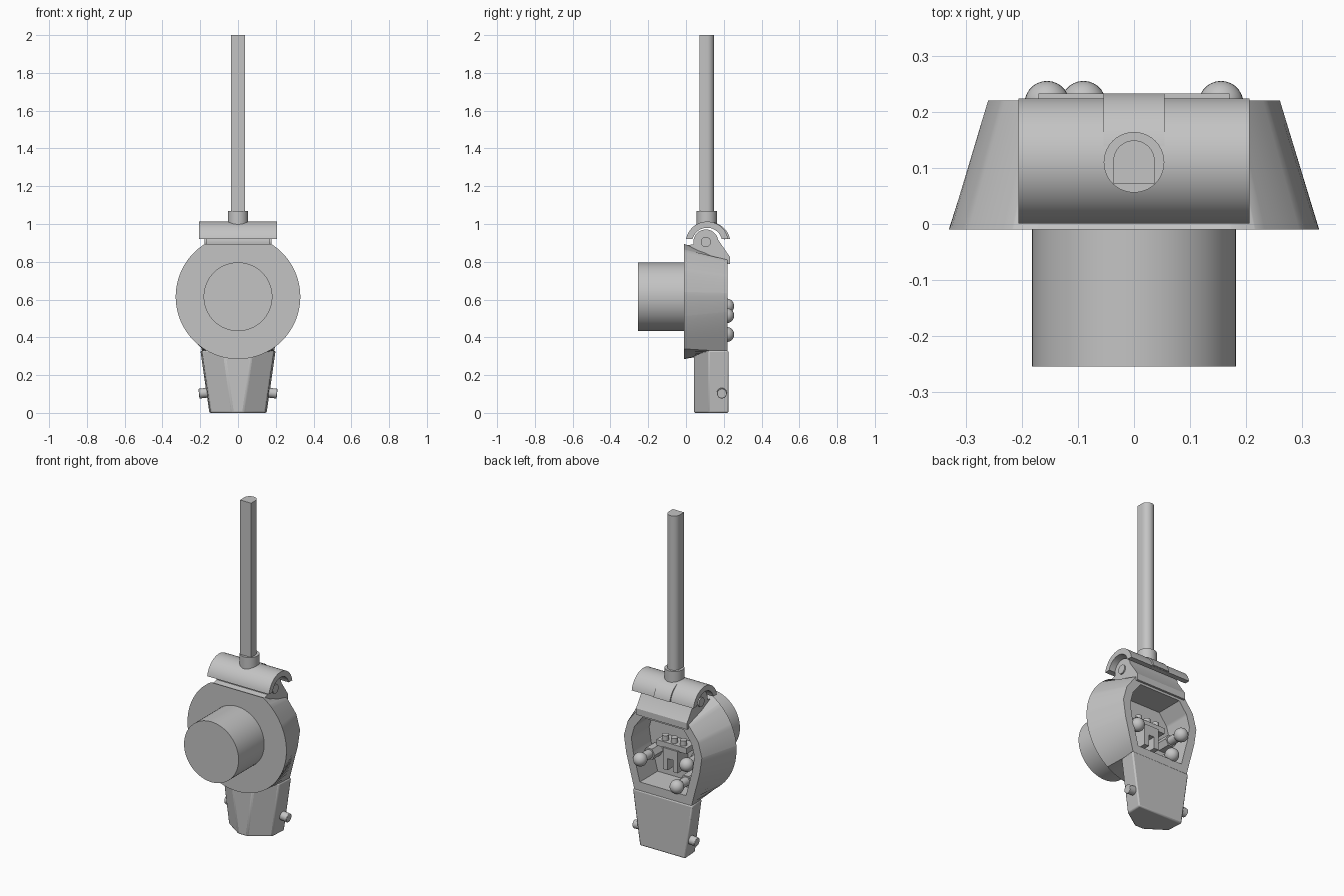
import bpy, bmesh
from math import sin, cos, pi, atan2, radians, sqrt
from mathutils import Vector

cube = bpy.data.objects.get("Cube")
if cube:
    bpy.data.objects.remove(cube, do_unlink=True)

grey = bpy.data.materials.new("plain_grey")
grey.use_nodes = True
colour = (0.55, 0.55, 0.55, 1)
grey.diffuse_color = colour
grey.node_tree.nodes["Principled BSDF"].inputs["Base Color"].default_value = colour


def finish(name, bm, bevel=0):
    bmesh.ops.recalc_face_normals(bm, faces=bm.faces)
    mesh = bpy.data.meshes.new(name)
    bm.to_mesh(mesh)
    bm.free()
    mesh.materials.append(grey)
    ob = bpy.data.objects.new(name, mesh)
    bpy.context.collection.objects.link(ob)
    bpy.ops.object.select_all(action="DESELECT")
    ob.select_set(True)
    bpy.context.view_layer.objects.active = ob
    bpy.ops.object.shade_smooth_by_angle(angle=radians(32))
    if bevel:
        mod = ob.modifiers.new("soft_edges", "BEVEL")
        mod.width, mod.segments = bevel, 2
    return ob


def loft(name, rings, bevel=0):
    """Skin a stack of equal rings and cap both ends."""
    bm = bmesh.new()
    loops = [[bm.verts.new(p) for p in ring] for ring in rings]
    n = len(loops[0])
    for a, b in zip(loops, loops[1:]):
        for i in range(n):
            j = (i + 1) % n
            bm.faces.new((a[i], a[j], b[j], b[i]))
    bm.faces.new(loops[0])
    bm.faces.new(loops[-1])
    return finish(name, bm, bevel)


def rod(name, r, start, end, sides=40, bevel=0):
    start, end = Vector(start), Vector(end)
    turn = (end - start).to_track_quat("Z", "Y")
    ring = [turn @ Vector((r * cos(2 * pi * i / sides), r * sin(2 * pi * i / sides), 0))
            for i in range(sides)]
    return loft(name, [[start + p for p in ring], [end + p for p in ring]], bevel)


def prism_x(name, profile, half):
    return loft(name, [[(x, y, z) for y, z in profile] for x in (-half, half)])


def prism_y(name, profile, y0, y1):
    return loft(name, [[(x, y, z) for x, z in profile] for y in (y0, y1)])


def arc(cy, cz, r, a0, a1, n=28):
    return [(cy + r * cos(radians(a0 + (a1 - a0) * i / n)),
             cz + r * sin(radians(a0 + (a1 - a0) * i / n))) for i in range(n + 1)]


# Housing: clipped disc in front, tapering to a hollow six-sided back
MID, R, TOP = 0.615, 0.33, 0.28
half = [(0.17, 0.195), (0.235, 0.11), (0.26, 0.02), (0.245, -0.08), (0.19, -0.29)]
outline = half + [(-x, z) for x, z in reversed(half)]
clip = sqrt(R * R - TOP * TOP)
angles = {round(2 * pi * i / 80 - pi, 4) for i in range(80)}
angles |= {round(atan2(z, x), 4) for x, z in outline + [(clip, TOP), (-clip, TOP)]}
angles = sorted(angles)


def reach(a):
    """Distance from the centre to the back outline along angle a."""
    dx, dz = cos(a), sin(a)
    best = 0
    for (x0, z0), (x1, z1) in zip(outline, outline[1:] + outline[:1]):
        ex, ez = x1 - x0, z1 - z0
        det = dx * ez - dz * ex
        if abs(det) < 1e-9:
            continue
        t = (x0 * ez - z0 * ex) / det
        s = (x0 * dz - z0 * dx) / det
        if t > 0 and -1e-3 <= s <= 1.001:
            best = max(best, t)
    return best


def housing_ring(y, dist):
    return [(dist(a) * cos(a), y, MID + dist(a) * sin(a)) for a in angles]


def disc(a):
    return min(R, TOP / sin(a)) if sin(a) > 0.1 else R


def inner(a):
    return 0.81 * reach(a)


loft("housing", [housing_ring(-0.01, disc), housing_ring(0.22, reach),
                 housing_ring(0.22, inner), housing_ring(0.05, inner)])

# Front drum
rod("front_drum", 0.182, (0, -0.254, MID), (0, 0, MID), 64)


# Tapered grip with a faceted front
def grip_ring(z, back, side, front):
    pts = [(back, 0.225), (side, 0.12), (front, 0.042)]
    return [(x, y, z) for x, y in pts + [(-x, y) for x, y in reversed(pts)]]


loft("grip", [grip_ring(0, 0.152, 0.145, 0.03), grip_ring(0.33, 0.2, 0.19, 0.075)], 0.008)

# Side pegs on the grip
for side, s in (("left", 1), ("right", -1)):
    rod(side + "_peg", 0.026, (s * 0.13, 0.19, 0.11), (s * 0.207, 0.19, 0.102), 20, 0.003)

# Hinge: knuckle with a sloping flap, its pin and the curved saddle
knuckle = [(0.233, 0.787), (0.233, 0.825)] + arc(0.105, 0.905, 0.066, 10, 190)
prism_x("hinge_flap", knuckle + [(0.0, 0.885), (0.21, 0.787)], 0.17)
rod("hinge_pin", 0.027, (-0.178, 0.105, 0.905), (0.178, 0.105, 0.905), 28)
prism_x("hinge_saddle", arc(0.112, 0.9, 0.113, 10, 170) + arc(0.112, 0.9, 0.08, 165, 15), 0.206)
prism_x("saddle_rib", arc(0.122, 0.898, 0.113, 12, 90) + arc(0.112, 0.9, 0.09, 90, 12), 0.054)

# Collar and tall D-section blade
rod("blade_collar", 0.054, (0, 0.11, 0.98), (0, 0.11, 1.07), 40)
section = [(-0.037, 0.072), (0.037, 0.072)] + arc(0, 0.112, 0.037, 0, 180, 24)
loft("blade", [[(x, y, z) for x, y in section] for z in (1.05, 2.0)])

# Ball-ended studs inside the housing
for i, (x, z) in enumerate([(0.155, 0.515), (-0.155, 0.565), (-0.09, 0.415)], 1):
    rod(f"stud_stem_{i}", 0.026, (x, 0.04, z), (x, 0.215, z), 24)
    rod(f"stud_nut_{i}", 0.038, (x, 0.04, z), (x, 0.13, z), 6)
    bm = bmesh.new()
    bmesh.ops.create_uvsphere(bm, u_segments=28, v_segments=16, radius=0.04)
    bmesh.ops.translate(bm, verts=bm.verts, vec=(x, 0.215, z))
    finish(f"stud_ball_{i}", bm)

# Slotted inner block with a crossbar and three small posts
block = [(0.018, 0.53), (0.018, 0.46), (0.05, 0.46), (0.05, 0.59)]
prism_y("slotted_block", block + [(-x, z) for x, z in reversed(block)], 0.04, 0.15)
bar = [(0.1, 0.585), (0.1, 0.62)]
prism_y("crossbar", bar + [(-x, z) for x, z in reversed(bar)], 0.04, 0.14)
for name, x in (("left", 0.06), ("middle", 0), ("right", -0.06)):
    rod(name + "_post", 0.02, (x, 0.11, 0.61), (x, 0.11, 0.65), 20)
